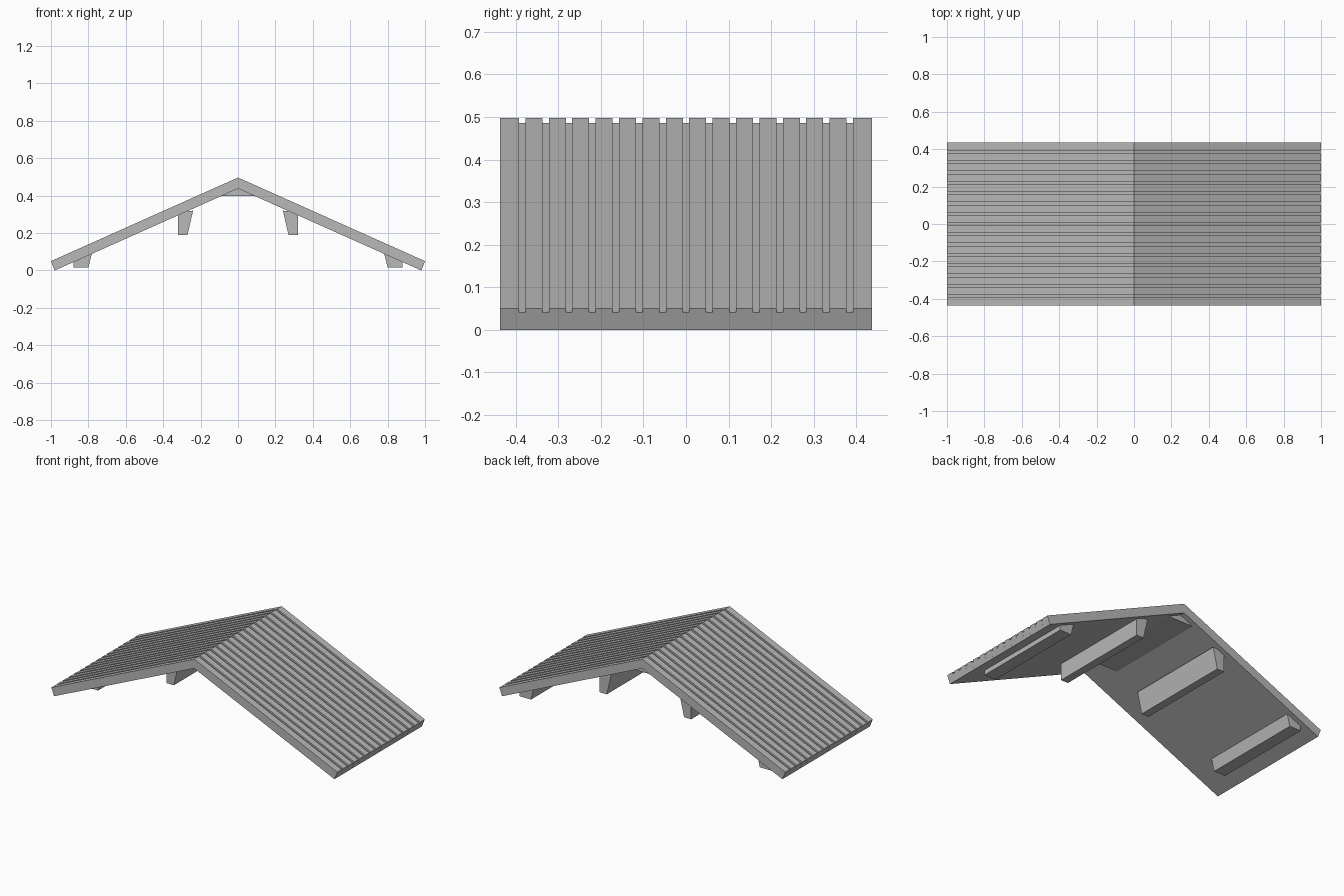
import bpy, bmesh

cube = bpy.data.objects.get("Cube")
if cube:
    bpy.data.objects.remove(cube, do_unlink=True)

grey = bpy.data.materials.new("weathered grey")
grey.use_nodes = True
colour = (0.48, 0.48, 0.48, 1)
grey.diffuse_color = colour
grey.node_tree.nodes["Principled BSDF"].inputs["Base Color"].default_value = colour


def loft(name, rings):
    """Skin a run of (y, profile) rings and cap both ends."""
    bm = bmesh.new()
    loops = [[bm.verts.new((x, y, z)) for x, z in prof] for y, prof in rings]
    n = len(loops[0])
    for a, b in zip(loops, loops[1:]):
        for i in range(n):
            j = (i + 1) % n
            bm.faces.new((a[i], a[j], b[j], b[i]))
    bm.faces.new(loops[0])
    bm.faces.new(loops[-1])
    bmesh.ops.remove_doubles(bm, verts=bm.verts, dist=1e-5)
    bmesh.ops.recalc_face_normals(bm, faces=bm.faces)
    mesh = bpy.data.meshes.new(name)
    bm.to_mesh(mesh)
    bm.free()
    mesh.materials.append(grey)
    obj = bpy.data.objects.new(name, mesh)
    bpy.context.collection.objects.link(obj)
    return obj


# Roof: a folded slab whose top steps down at every groove
def roof_profile(drop):
    eave_x, eave_z = 1 - 0.4 * drop, 0.05 - 0.9 * drop
    return [(-eave_x, eave_z), (0, 0.497 - 1.1 * drop), (eave_x, eave_z),
            (0.98, 0), (0, 0.438), (-0.98, 0)]


HALF_DEPTH, PITCH, GROOVE, DROP = 0.437, 0.055, 0.015, 0.01
high, low = roof_profile(0), roof_profile(DROP)
rings = [(-HALF_DEPTH, high)]
for k in range(-7, 8):
    y0, y1 = k * PITCH - GROOVE / 2, k * PITCH + GROOVE / 2
    rings += [(y0, high), (y0, low), (y1, low), (y1, high)]
rings.append((HALF_DEPTH, high))
loft("ridged_roof", rings)

# Supports below the roof, set towards the back
BACK, FRONT = 0.405, -0.255
upper = [(0.27, 0.19), (0.32, 0.19), (0.32, 0.31), (0.24, 0.32)]
lower = [(0.80, 0.015), (0.88, 0.015), (0.88, 0.055), (0.78, 0.095)]
for side, sign in (("left", 1), ("right", -1)):
    for name, prof in (("upper_batten", upper), ("lower_batten", lower)):
        mirrored = [(sign * x, z) for x, z in prof]
        loft(f"{side}_{name}", [(FRONT, mirrored), (BACK, mirrored)])

# Wedge filling the underside of the fold
wedge = [(-0.095, 0.398), (0.095, 0.398), (0, 0.45)]
loft("ridge_wedge", [(FRONT, wedge), (BACK, wedge)])
